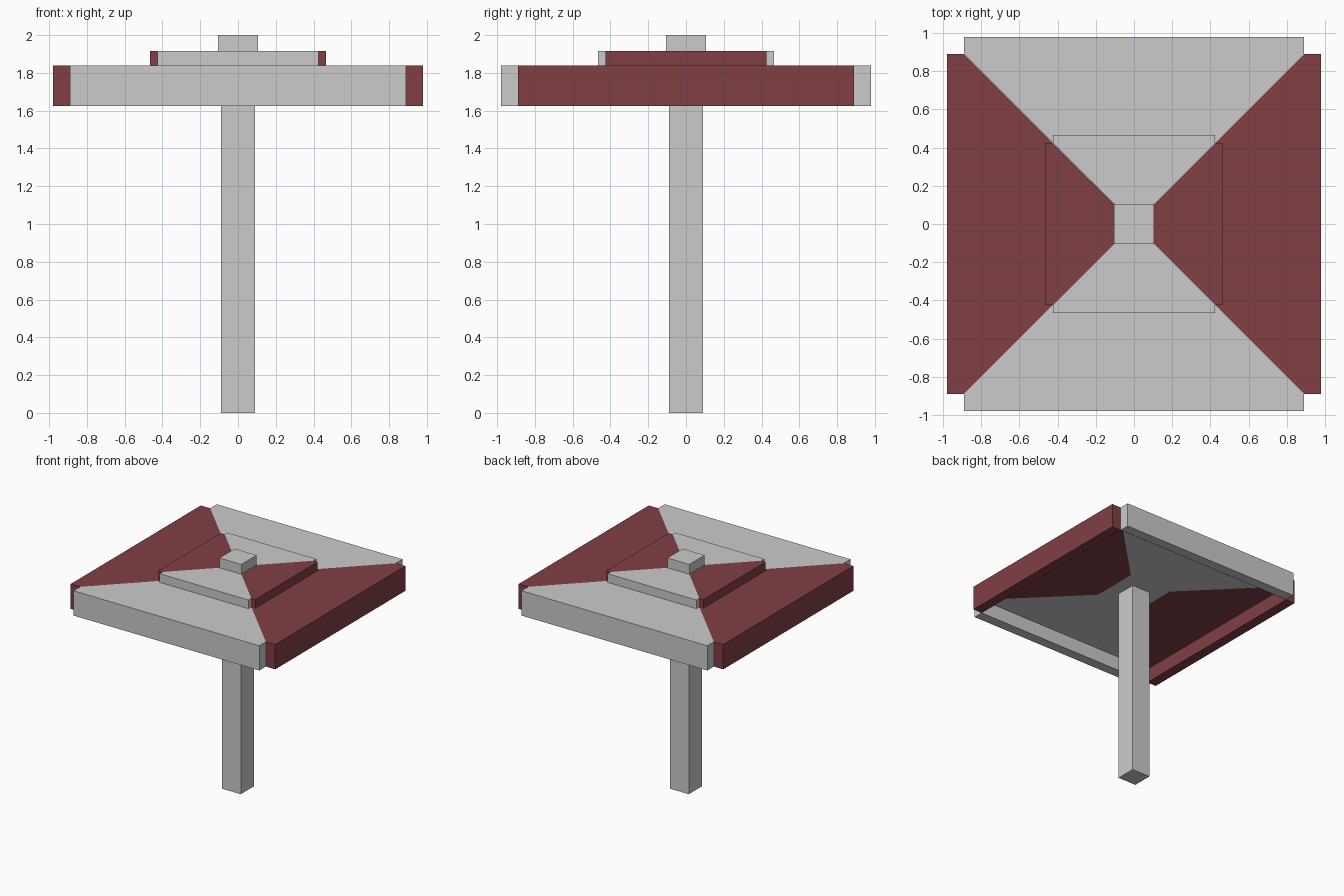
import bpy, bmesh
from mathutils import Matrix
from math import pi

if "Cube" in bpy.data.objects:
    bpy.data.objects.remove(bpy.data.objects["Cube"])

red = bpy.data.materials.new("red_cloth")
red.diffuse_color = (0.22, 0.05, 0.06, 1)
red.use_nodes = True
red.node_tree.nodes["Principled BSDF"].inputs["Base Color"].default_value = red.diffuse_color


def add_prism(bm, pts, z0, z1):
    """Extrude a flat outline from z0 to z1."""
    face = bm.faces.new([bm.verts.new((x, y, z0)) for x, y in pts])
    top = bmesh.ops.extrude_face_region(bm, geom=[face])["geom"]
    verts = [v for v in top if isinstance(v, bmesh.types.BMVert)]
    bmesh.ops.translate(bm, verts=verts, vec=(0, 0, z1 - z0))


def make(name, prisms, turn=0, mat=None):
    bm = bmesh.new()
    for p in prisms:
        add_prism(bm, *p)
    bmesh.ops.rotate(bm, verts=bm.verts, matrix=Matrix.Rotation(turn * pi / 2, 3, 'Z'))
    bmesh.ops.recalc_face_normals(bm, faces=bm.faces)
    me = bpy.data.meshes.new(name)
    bm.to_mesh(me)
    bm.free()
    if mat:
        me.materials.append(mat)
    ob = bpy.data.objects.new(name, me)
    bpy.context.collection.objects.link(ob)
    return ob


def square(h):
    return [(-h, -h), (h, -h), (h, h), (-h, h)]


def wedge(inner, mitre, outer):
    """Front quarter of a square tier, with a strip standing past the mitre."""
    return [(-mitre, -outer), (mitre, -outer), (mitre, -mitre),
            (inner, -inner), (-inner, -inner), (-mitre, -mitre)]


def strip(w, y0, y1):
    return [(-w, y0), (w, y0), (w, y1), (-w, y1)]


# Pole, centre plate under the canopy, and cap
make("pole", [(square(0.09), 0, 1.75)])
make("centre_plate", [(square(0.21), 1.75, 1.84)])
make("cap", [(square(0.105), 1.915, 2.0)])

# Four canopy quarters, alternating grey and red
for i, side in enumerate(("front", "right", "back", "left")):
    mat = red if i % 2 else None
    make(f"canopy_{side}", [(wedge(0.21, 0.89, 0.98), 1.75, 1.84),
                            (strip(0.89, -0.98, -0.89), 1.625, 1.75)], i, mat)
    make(f"upper_tier_{side}", [(wedge(0.05, 0.425, 0.465), 1.84, 1.915)], i, mat)
